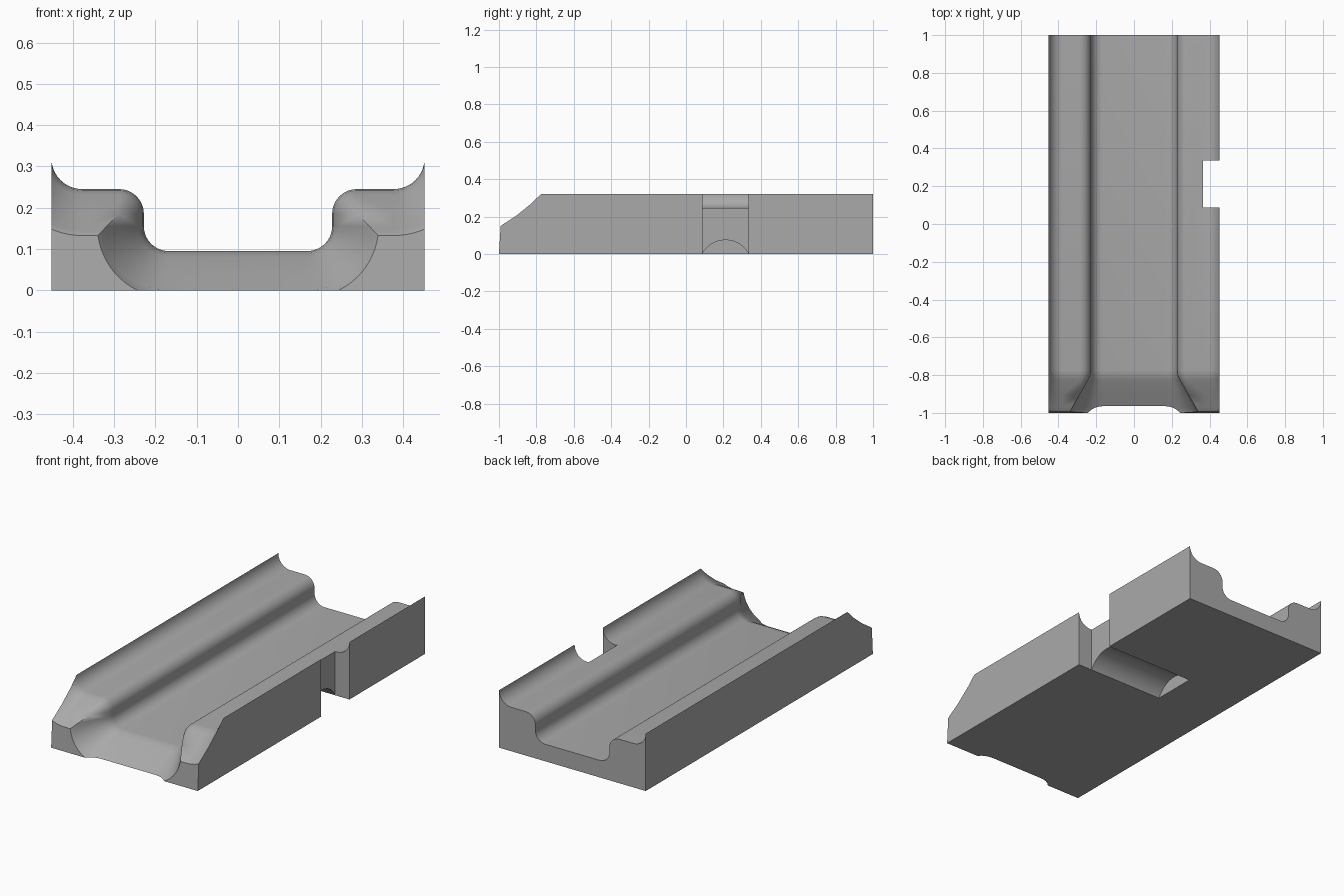
import bpy, bmesh
from math import sin, cos, asin, acos, degrees, radians

if "Cube" in bpy.data.objects:
    bpy.data.objects.remove(bpy.data.objects["Cube"])

grey = bpy.data.materials.new("grey metal")
grey.use_nodes = True
colour = (0.4, 0.4, 0.4, 1)
grey.diffuse_color = colour
grey.node_tree.nodes["Principled BSDF"].inputs["Base Color"].default_value = colour


def make_object(name, bm):
    bmesh.ops.remove_doubles(bm, verts=bm.verts, dist=1e-5)
    bmesh.ops.recalc_face_normals(bm, faces=bm.faces)
    mesh = bpy.data.meshes.new(name)
    bm.to_mesh(mesh)
    bm.free()
    mesh.materials.append(grey)
    obj = bpy.data.objects.new(name, mesh)
    bpy.context.collection.objects.link(obj)
    return obj


def prism(name, outline, x0, x1):
    """Extrude a (y, z) outline along x."""
    bm = bmesh.new()
    a, b = [[bm.verts.new((x, y, z)) for y, z in outline] for x in (x0, x1)]
    for i in range(len(a)):
        bm.faces.new((a[i - 1], a[i], b[i], b[i - 1]))
    bm.faces.new(a)
    bm.faces.new(b)
    return make_object(name, bm)


def arc(cx, cz, r, start, end, steps=10):
    angles = [radians(start + (end - start) * i / steps) for i in range(steps + 1)]
    return [(cx + r * cos(a), cz + r * sin(a)) for a in angles]


THROUGH = 0.095   # flare depth at which the floor is cut right through


def half_section(d):
    """Left half of the block's section, with its channel grown outward by d."""
    r = 0.06 + d
    start = -90 if d <= THROUGH else -degrees(asin(0.155 / r))
    end = 0 if d <= 0.09 else degrees(asin((0.09 - d) / r))
    fillet = arc(0.168, 0.155, r, start, end)             # floor fillet
    if d < 0.06:                                          # rounded shelf corner
        corner = arc(0.288, 0.185, 0.06 - d, 180, 90)
    elif d <= 0.09:                                       # mitred shelf corner
        corner = [(0.228 + d, 0.245 - d)] * 11
    else:
        corner = [fillet[-1]] * 11
    rim_end = -degrees(acos(0.075 / (0.075 + d)))
    rim = arc(0.377, 0.32, 0.075 + d, -90, rim_end)       # flared outer rim
    floor = max(0, 0.095 - d)
    base = [(0.452, 0), (fillet[0][0], 0), (0, 0)]
    return [(0, floor)] + fillet + corner + rim + base


# Channel block, lofted from back to front with a softly blended front flare
slope = 0.577
stations = [(1, 0), (-0.775, 0), (-0.8, 0.0036), (-0.825, 0.0144)]
stations += [(-0.8 - d / slope, d) for d in (0.06, 0.09, THROUGH, 0.097, 0.1, 0.105)]
stations.append((-1, 0.1125))

bm = bmesh.new()
rings = []
for y, d in stations:
    lean = 0.06 if y == -1 else 0                         # front face leans back
    rings.append([bm.verts.new((x, y + lean * z, z)) for x, z in half_section(d)])
last = len(rings[0]) - 1
for k in range(len(rings) - 1):
    a, b = rings[k], rings[k + 1]
    for i in range(last):
        if stations[k][1] >= THROUGH and i in (0, last - 1):
            continue                                      # no floor left here
        bm.faces.new((a[i], a[i + 1], b[i + 1], b[i]))
bm.faces.new(rings[0])
bm.faces.new(rings[-1][1:-1])
bmesh.ops.remove_doubles(bm, verts=bm.verts, dist=1e-5)
bmesh.ops.mirror(bm, geom=bm.verts[:] + bm.edges[:] + bm.faces[:], axis="X", merge_dist=1e-5)
body = make_object("channel_block", bm)

# Side notch and rounded underside groove
notch = prism("notch_cutter", [(0.087, -0.1), (0.335, -0.1), (0.335, 0.6), (0.087, 0.6)], 0.365, 0.6)
groove = prism("groove_cutter", arc(0.211, -0.067, 0.1417, 0, 180, 40), -0.1, 0.6)

bpy.context.view_layer.objects.active = body
for cutter in (notch, groove):
    cutter.hide_render = True
    mod = body.modifiers.new(cutter.name, "BOOLEAN")
    mod.operation = "DIFFERENCE"
    mod.solver = "EXACT"
    mod.object = cutter
    bpy.ops.object.modifier_apply(modifier=mod.name)
    bpy.data.objects.remove(cutter)

bpy.ops.object.select_all(action="DESELECT")
body.select_set(True)
bpy.ops.object.shade_smooth_by_angle(angle=radians(25))
